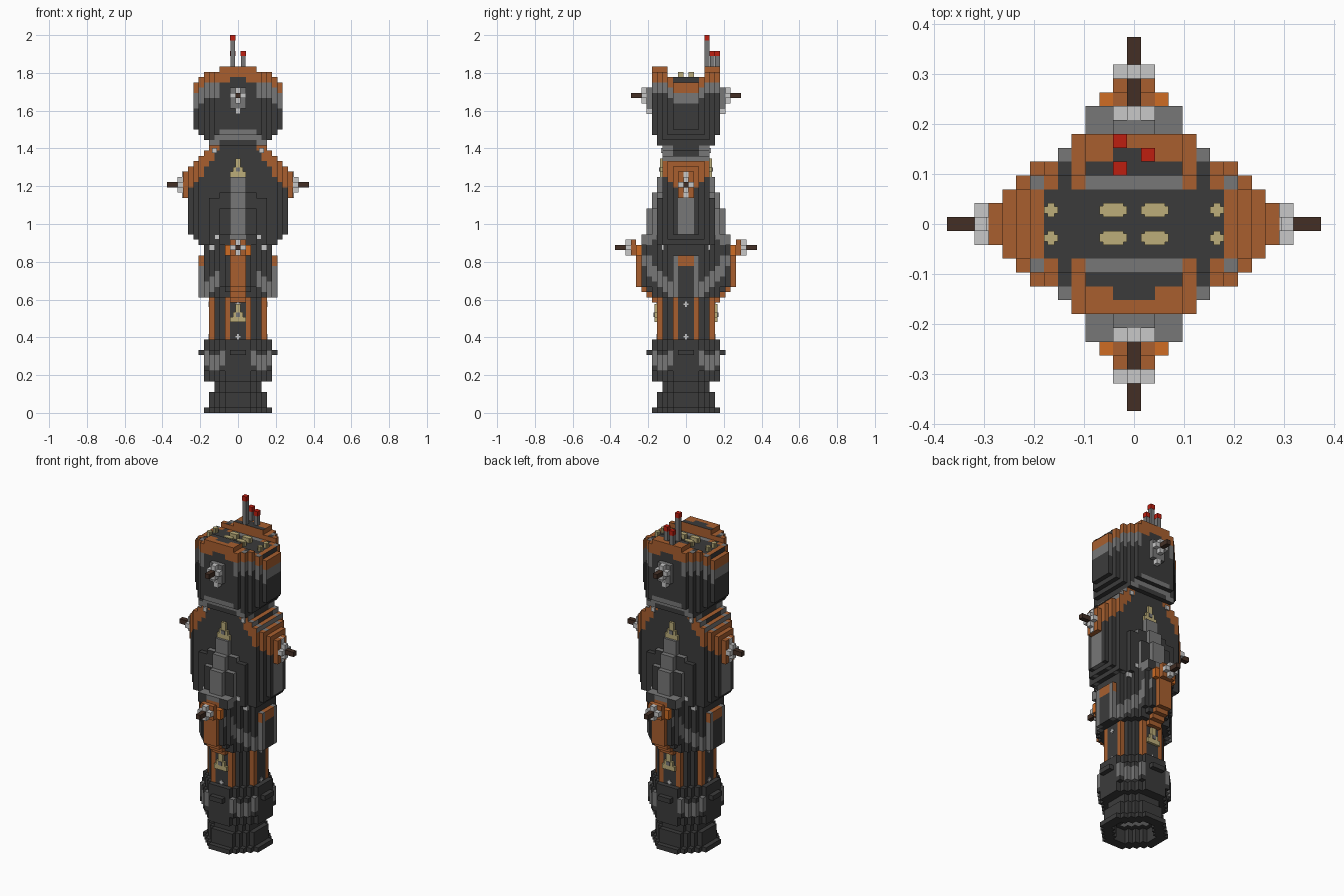
import bpy, bmesh
from mathutils import Vector

cube = bpy.data.objects.get("Cube")
if cube:
    bpy.data.objects.remove(cube, do_unlink=True)

U = 1 / 36  # block size


def material(name, code):
    srgb = [int(code[i:i + 2], 16) / 255 for i in (0, 2, 4)]
    rgba = [((c + 0.055) / 1.055) ** 2.4 for c in srgb] + [1]
    m = bpy.data.materials.new(name)
    m.use_nodes = True
    m.diffuse_color = rgba
    m.node_tree.nodes["Principled BSDF"].inputs["Base Color"].default_value = rgba
    return m


DARK, GREY, ORANGE, WHITE, TAN, BROWN, RED, BRIGHT = range(8)
MATS = [material(*p) for p in (
    ("charcoal hull", "3b3b3b"), ("grey metal", "777777"), ("rust orange", "a85f2f"),
    ("pale metal", "c8c8c8"), ("tan lamp", "bcae7a"), ("dark brown", "432f25"),
    ("signal red", "bd1e10"), ("bright orange", "cf6c24"))]


def finish(name, bm):
    me = bpy.data.meshes.new(name)
    bm.to_mesh(me)
    bm.free()
    for m in MATS:
        me.materials.append(m)
    ob = bpy.data.objects.new(name, me)
    bpy.context.collection.objects.link(ob)
    return ob


def blocks(name, layers, inside, colour):
    """Blocky solid, symmetric in x and y; rules get abs x, abs y, layer."""
    span = range(-13, 14)
    cells = {(x, y, k) for k in layers for x in span for y in span
             if inside(abs(x), abs(y), k)}
    bm, verts = bmesh.new(), {}

    def vert(p):
        key = tuple(round(2 * c) for c in p)
        if key not in verts:
            verts[key] = bm.verts.new((p.x * U, p.y * U, (p.z + 0.5) * U))
        return verts[key]

    for c in cells:
        for axis in range(3):
            for s in (-1, 1):
                n = Vector((0, 0, 0))
                n[axis] = s
                if tuple(int(a + b) for a, b in zip(c, n)) in cells:
                    continue
                u = Vector((0, 0, 0))
                u[(axis + 1) % 3] = 0.5
                v = n.cross(u)
                mid = Vector(c) + n / 2
                f = bm.faces.new([vert(mid + d) for d in (-u - v, u - v, u + v, v - u)])
                f.material_index = colour(abs(c[0]), abs(c[1]), c[2], axis)
    return finish(name, bm)


def box(name, colour, centre, size):
    """Plain box, in block units with z up from the ground."""
    bm = bmesh.new()
    bmesh.ops.create_cube(bm, size=U)
    bmesh.ops.scale(bm, vec=size, verts=bm.verts)
    bmesh.ops.translate(bm, vec=Vector(centre) * U, verts=bm.verts)
    for f in bm.faces:
        f.material_index = colour
    return finish(name, bm)


def step(k, *pairs):
    """Last value whose starting layer is at or below k."""
    return [v for start, v in pairs if k >= start][-1]


def octagon(x, y, a, b, c):
    return x <= a and y <= b and x + y <= c


# Engine base with hollow nozzle
def base_in(x, y, k):
    if k < 3 and octagon(x, y, 4, 4, 5):
        return False
    if k == 11 and (x <= 1 and y <= 7 or y <= 1 and x <= 7):
        return True
    a = step(k, (0, 6), (1, 5), (4, 4), (6, 6))
    return octagon(x, y, a, a, step(k, (0, 8), (1, 7), (4, 6), (6, 8), (8, 9), (12, 8)))


def base_colour(x, y, k, n):
    if k == 3 and n == 2 and x + y <= 3:
        return WHITE
    lo, hi = min(x, y), max(x, y)
    cup = (lo, hi) == (4, 5) and 8 <= k <= 10 or (lo, hi) == (3, 6) and 9 <= k <= 11
    return GREY if cup else DARK


blocks("engine_base", range(14), base_in, base_colour)

# Ribbed column
blocks("column", range(14, 23), lambda x, y, k: octagon(x, y, 5, 5, 7),
       lambda x, y, k, n: ORANGE if (x, y) in ((5, 2), (2, 5)) else DARK)


# Hip section and its projecting gun arms
def hip_in(x, y, k):
    return octagon(x, y, 7 if k < 30 else 6, 6, 9)


def hip_colour(x, y, k, n):
    if x == 7:
        if k >= 28 and (y <= 1 or n == 1):
            return ORANGE
        return GREY if y == 2 else DARK
    return GREY if x + y == 9 and y >= 3 and y - 3 <= k - 22 <= y - 1 else DARK


def arm_reach(k):
    return step(k, (20, 5), (21, 6), (22, 7), (23, 8), (24, 9), (32, 8))


def arm_in(x, y, k):
    if x == 2 and y == 9 and 30 <= k <= 31:
        return True
    return 4 <= y <= arm_reach(k) - max(x - 1, 0) and x <= 3


def arm_colour(x, y, k, n):
    if y == 9 and x == 2:
        return BRIGHT
    if y >= arm_reach(k) - 1 and x <= 1:
        return ORANGE
    arc = min(7, 3 + (k - 21) * 0.6)
    return GREY if n != 1 and abs(y - arc) <= 1 and k < 30 else DARK


blocks("hips", range(22, 33), hip_in, hip_colour)
blocks("gun_arms", range(20, 33), arm_in, arm_colour)


# Torso with sloping orange shoulders
def torso_in(x, y, k):
    a = step(k, (32, 7), (33, 8), (34, 9), (47, 8), (48, 7), (49, 6), (50, 5))
    shoulder = 41 <= k <= 45 and x <= 10 and y <= 1
    return shoulder or octagon(x, y, a, step(k, (32, 5), (41, 4)), 10 if y == 5 else 11)


def torso_colour(x, y, k, n):
    if n == 2 and x + y == 10 and 2 <= y <= 4:
        return GREY
    if k >= 48 and n == 0:
        return GREY if y >= 3 or k == 48 else DARK
    if x >= 10:
        return ORANGE
    if x == 9 and y <= 1 and k < 42:
        return GREY
    return ORANGE if k >= 42 and x + k >= step(k, (42, 52), (46, 53), (49, 54)) else DARK


def buttress_in(x, y, k):
    b = step(k, (32, 8), (34, 7), (39, 6), (42, 5))
    return 4 <= y <= b - (x // 2 if k >= 34 else 0) and x <= 3


blocks("torso", range(32, 51), torso_in, torso_colour)
blocks("torso_buttresses", range(32, 45), buttress_in,
       lambda x, y, k, n: GREY if x <= 1 or n != 1 else DARK)


# Head block with orange crown
def head_in(x, y, k):
    if k >= 64:
        return 4 <= y <= 6 and x <= (6 if k == 64 else 3) and x + y <= 10
    a = step(k, (49, 4), (50, 5), (52, 6), (53, 7), (54, 8), (63, 7))
    return octagon(x, y, a, step(k, (49, 3), (50, 4), (51, 5), (53, 6)), 10)


def head_colour(x, y, k, n):
    if k >= 62 and n == 2:
        if (x, y) in ((5, 5), (7, 3)):
            return GREY
        if x >= 7 or y == 6 or (y == 5 and 2 <= x <= 4) or (y >= 3 and x in (4, 6)):
            return ORANGE
        return GREY if y == 3 and x <= 3 else DARK
    if k == 63 and n == 0 and y <= 2:
        return DARK
    crown = min(63, 69 - x)
    if k >= crown and not (k == 63 and x <= 1):
        return ORANGE
    if x >= 4 and k >= crown - (3 if n == 1 else 2):
        return GREY
    return GREY if x <= 5 and n == 1 and 52 <= k + max(x - 3, 0) <= 53 else DARK


blocks("head", range(49, 66), head_in, head_colour)


# Stepped lamp on a front or back face
def lamp(name, s, y, z):
    for part, w, dz, h in (("base", 3, 0.5, 1), ("body", 2, 1.4, 1), ("stem", 1, 2.2, 2.6)):
        box(f"{name}_{part}", TAN, (0, y * s, z + dz), (w, 0.6, h))
    box(f"{name}_cap", GREY, (0, (y + 0.2) * s, z + 1.4), (0.8, 0.5, 0.8))


# Guns: mount, collar and barrel on each side
for s, side in ((1, "left"), (-1, "right")):
    box(f"shoulder_gun_mount_{side}", WHITE, (10.2 * s, 0, 43.5), (1, 1, 5))
    box(f"shoulder_gun_collar_{side}", WHITE, (11 * s, 0, 43.5), (1, 3, 1))
    box(f"shoulder_gun_block_{side}", WHITE, (11 * s, 0, 43.5), (1, 1, 3))
    box(f"shoulder_gun_barrel_{side}", BROWN, (12 * s, 0, 43.5), (3, 1, 1))
for s, side in ((-1, "front"), (1, "back")):
    box(f"hip_gun_mount_{side}", ORANGE, (0, 10 * s, 31.5), (3, 1, 3))
    box(f"hip_gun_collar_{side}", WHITE, (0, 11 * s, 31.5), (3, 1, 1))
    box(f"hip_gun_block_{side}", WHITE, (0, 11 * s, 31.5), (1, 1, 3))
    box(f"hip_gun_barrel_{side}", BROWN, (0, 12 * s, 31.5), (1, 3, 1))
    box(f"head_gun_plate_{side}", GREY, (0, 7 * s, 60), (3, 1, 4))
    box(f"head_gun_foot_{side}", WHITE, (0, 7 * s, 58), (1, 1, 2))
    box(f"head_gun_collar_{side}", WHITE, (0, 8 * s, 60.5), (3, 1, 1))
    box(f"head_gun_block_{side}", WHITE, (0, 8 * s, 60.5), (1, 1, 3))
    box(f"head_gun_barrel_{side}", BROWN, (0, 9.5 * s, 60.5), (1, 2, 1))
    lamp(f"column_lamp_{side}", s, 5.7, 17.3)
    lamp(f"torso_lamp_{side}", s, 4.7, 45)

# Pale studs on all sides
for s in (-1, 1):
    for t in (-1, 1):
        box("neck_stud", WHITE, (4.5 * s, 4.4 * t, 50), (0.9, 0.8, 0.9))
        box("torso_stud", WHITE, (4 * s, 5.5 * t, 33.5), (0.8, 0.3, 0.8))
        box("hip_stud", WHITE, (5 * s, 4.5 * t, 31.5), (1, 0.4, 1))
    for z in (14.5, 20.7):
        for w, h in ((1, 0.35), (0.35, 1)):
            box("column_stud_side", WHITE, (5.5 * s, 0, z), (0.2, w, h))
            box("column_stud_front", WHITE, (0, 5.5 * s, z), (w, 0.2, h))
    # Deck lamps
    for t in (-1, 1):
        for w, h in ((2, 0.6), (1.5, 1)):
            box("deck_lamp", TAN, (1.5 * s, t, 64.5), (w, h, 1))
        for w, h in ((1, 0.5), (0.5, 1)):
            box("deck_side_lamp", TAN, (6 * s, t, 64.5), (w, h, 1))

# Antennas with red tips
for name, x, y, top in (("tall", -1, 4, 72), ("short_left", 1, 5, 69), ("short_right", -1, 6, 69)):
    box(f"antenna_{name}", GREY, (x, y, (64 + top - 1) / 2), (0.9, 0.9, top - 65))
    box(f"antenna_tip_{name}", RED, (x, y, top - 0.5), (1, 1, 1))
